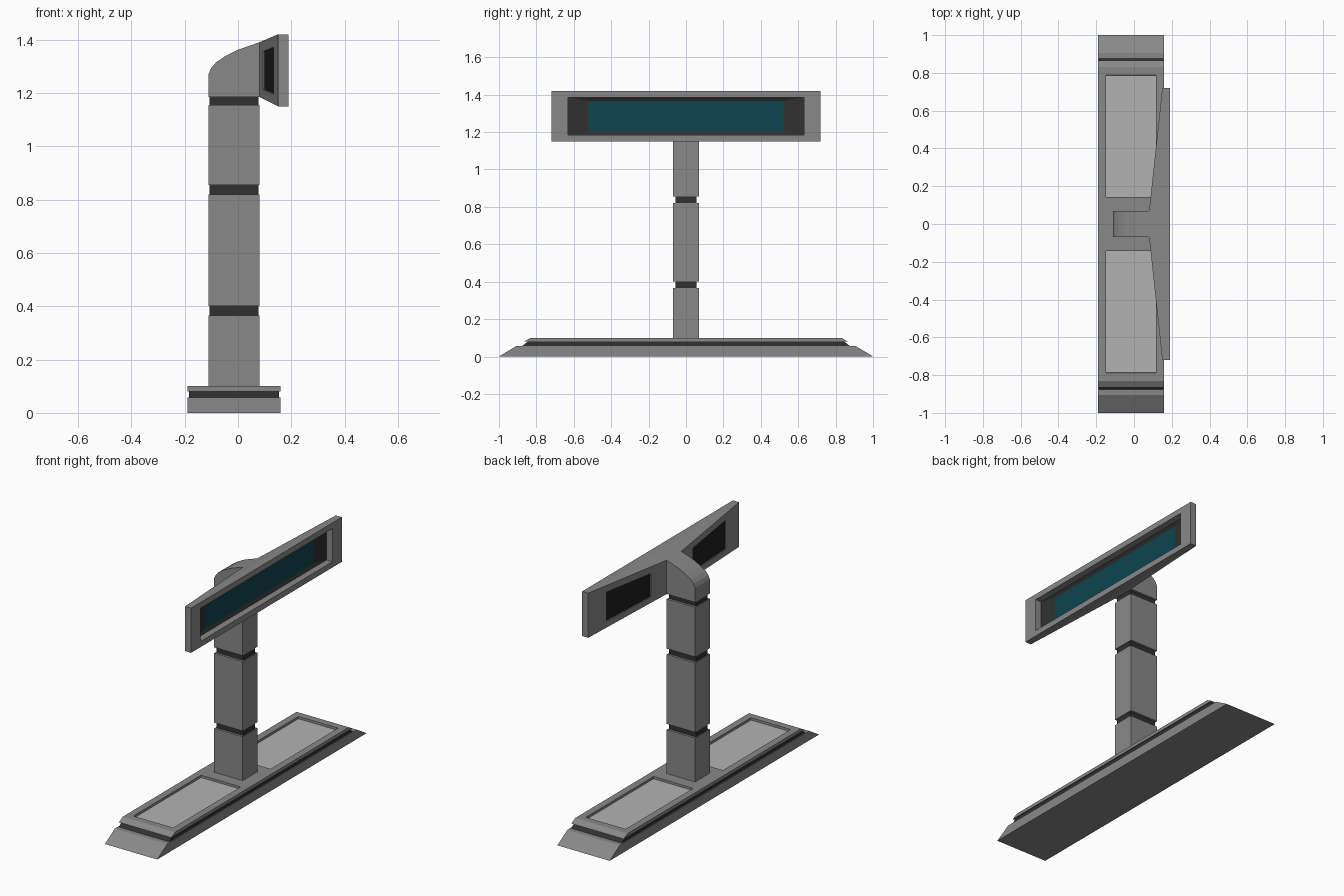
import bpy, bmesh
from mathutils import Vector

if "Cube" in bpy.data.objects:
    bpy.data.objects.remove(bpy.data.objects["Cube"])


def material(name, rgb):
    m = bpy.data.materials.new(name)
    m.diffuse_color = (*rgb, 1)
    m.use_nodes = True
    m.node_tree.nodes["Principled BSDF"].inputs["Base Color"].default_value = m.diffuse_color
    return m


BODY = material("body_grey", (0.25, 0.25, 0.25))
LIGHT = material("light_panel", (0.45, 0.45, 0.45))
DARK = material("dark_trim", (0.03, 0.03, 0.03))
BLACK = material("black_panel", (0.014, 0.014, 0.014))
TEAL = material("screen_teal", (0.004, 0.06, 0.08))


def finish(bm, name, *mats):
    bmesh.ops.remove_doubles(bm, verts=bm.verts, dist=1e-5)
    bmesh.ops.recalc_face_normals(bm, faces=bm.faces)
    me = bpy.data.meshes.new(name)
    bm.to_mesh(me)
    bm.free()
    for m in mats:
        me.materials.append(m)
    ob = bpy.data.objects.new(name, me)
    bpy.context.collection.objects.link(ob)
    return ob


def prism(points, offset):
    """Closed solid: a planar outline extruded by an offset vector."""
    bm = bmesh.new()
    a = [bm.verts.new(p) for p in points]
    b = [bm.verts.new(Vector(p) + Vector(offset)) for p in points]
    bm.faces.new(a)
    bm.faces.new(b[::-1])
    for i in range(len(a)):
        j = (i + 1) % len(a)
        bm.faces.new((a[i], a[j], b[j], b[i]))
    bmesh.ops.recalc_face_normals(bm, faces=bm.faces)
    return bm


def base_layer(y0, y1, z0, z1, inset=0.0):
    x0, x1 = -0.19 + inset, 0.16 - inset
    pts = [(x0, -y0, z0), (x0, y0, z0), (x0, y1, z1), (x0, -y1, z1)]
    return prism(pts, (x1 - x0, 0, 0))


def box(x0, x1, y, z0, z1):
    pts = [(x0, -y, z0), (x1, -y, z0), (x1, y, z0), (x0, y, z0)]
    return prism(pts, (0, 0, z1 - z0))


# Base: sloped foot, dark groove, top plate
finish(base_layer(1.0, 0.905, 0, 0.057), "base_foot", BODY)
finish(base_layer(0.875, 0.845, 0.057, 0.08, 0.006), "base_groove", DARK)
bm = base_layer(0.865, 0.83, 0.08, 0.10)
for y in (-0.10, 0.10):
    bmesh.ops.bisect_plane(bm, geom=bm.verts[:] + bm.edges[:] + bm.faces[:],
                           plane_co=(0, y, 0), plane_no=(0, 1, 0))
# Recessed light panels in the top plate
panels = [f for f in bm.faces
          if f.normal.z > 0.99 and abs(f.calc_center_median().y) > 0.2]
bmesh.ops.inset_individual(bm, faces=panels, thickness=0.06)
bmesh.ops.inset_individual(bm, faces=panels, thickness=0.0005, depth=-0.014)
for f in panels:
    f.material_index = 1
finish(bm, "base_top_plate", BODY, LIGHT)

# Column: blocks separated by dark bands
blocks = [(0.10, 0.365), (0.40, 0.82), (0.855, 1.155)]
for i, (z0, z1) in enumerate(blocks):
    finish(box(-0.11, 0.08, 0.07, z0, z1), f"column_block_{i + 1}", BODY)
    top = blocks[i + 1][0] if i < 2 else 1.185
    finish(box(-0.106, 0.076, 0.056, z1, top), f"column_band_{i + 1}", DARK)

# Neck: curved shoulder joining column and head
outline = [(-0.11, 1.185), (0.08, 1.185), (0.08, 1.39), (0.0, 1.362),
           (-0.05, 1.337), (-0.082, 1.315), (-0.10, 1.295), (-0.11, 1.272)]
finish(prism([(x, -0.07, z) for x, z in outline], (0, 0.14, 0)), "neck", BODY)

# Head: nested rectangular rings from neck to screen
bm = bmesh.new()


def ring(x, y, z0, z1):
    return [(x, -y, z0), (x, y, z0), (x, y, z1), (x, -y, z1)]


def face(pts, mat=0):
    bm.faces.new([bm.verts.new(p) for p in pts]).material_index = mat


def bridge(a, b, mat=0, sides=(0, 1, 2, 3)):
    for i in sides:
        j = (i + 1) % 4
        face((a[i], a[j], b[j], b[i]), mat)


rear = ring(0.08, 0.07, 1.185, 1.39)
wide = ring(0.15, 0.72, 1.15, 1.42)
front = ring(0.19, 0.72, 1.15, 1.42)
lip = ring(0.19, 0.63, 1.185, 1.385)
lip_in = ring(0.15, 0.63, 1.185, 1.385)
screen = ring(0.14, 0.52, 1.203, 1.367)
face(rear)
bridge(rear, wide, sides=(0, 2))
bridge(wide, front)
bridge(front, lip)
bridge(lip, lip_in)
bridge(lip_in, screen, 1)
face(screen, 2)

# Black recessed panels on the slanted backs of both wings
for s in (-1, 1):
    def on_wing(y, z, depth=0.0):
        return (0.08 + 0.07 * (y - 0.07) / 0.65 + depth, s * y, z)
    corners = [(0.07, 1.185), (0.07, 1.39), (0.72, 1.42), (0.72, 1.15)]
    inner = [(0.20, 1.213), (0.20, 1.355), (0.57, 1.372), (0.57, 1.196)]
    outer_ring = [on_wing(*c) for c in corners]
    inner_ring = [on_wing(*c) for c in inner]
    sunk = [on_wing(*c, 0.006) for c in inner]
    bridge(outer_ring, inner_ring)
    bridge(inner_ring, sunk)
    face(sunk, 3)
finish(bm, "screen_head", BODY, DARK, TEAL, BLACK)
